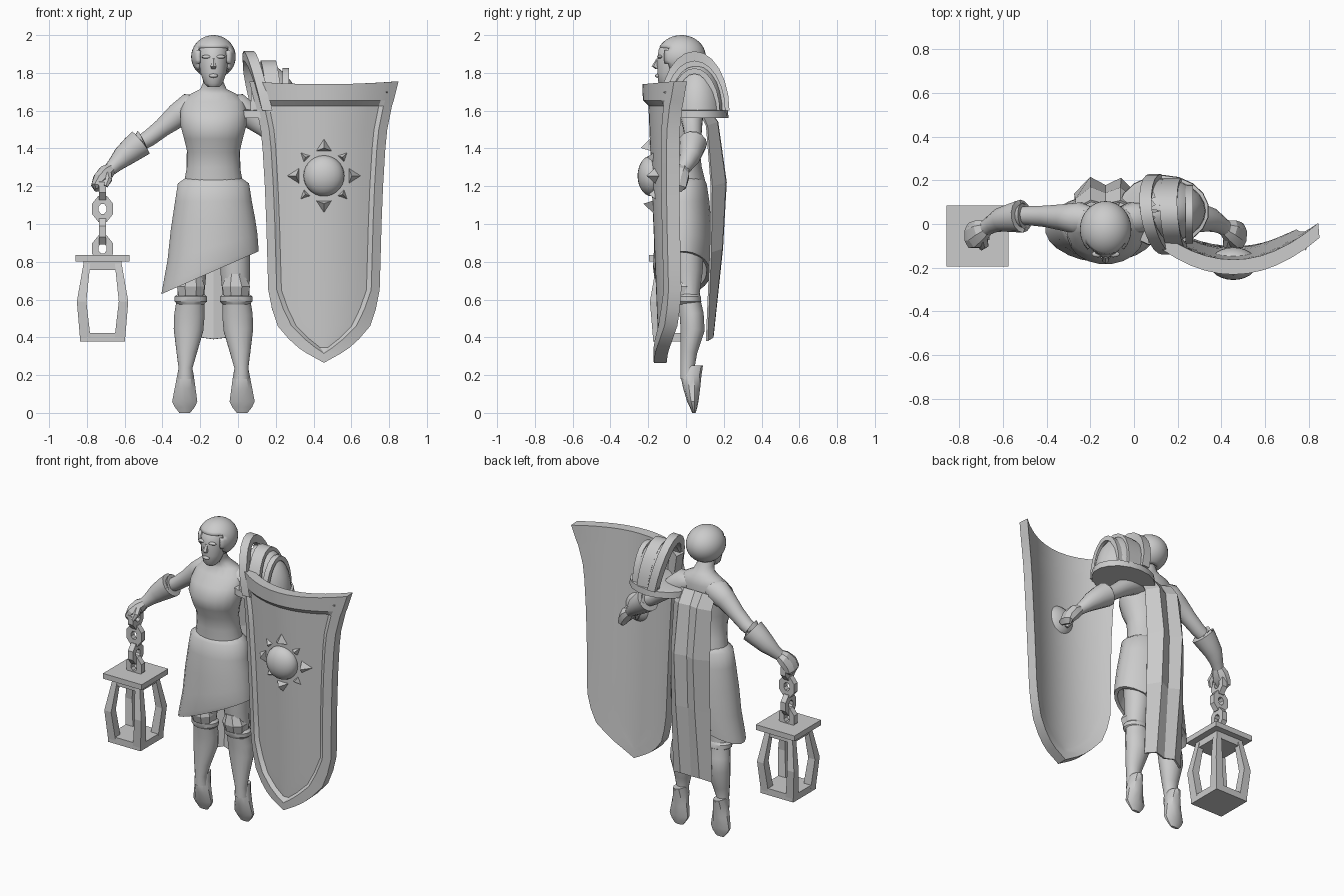
import bpy, bmesh, math
from mathutils import Vector, Matrix

if "Cube" in bpy.data.objects:
    bpy.data.objects.remove(bpy.data.objects["Cube"])

steel = bpy.data.materials.new("plain_grey")
steel.diffuse_color = (0.6, 0.6, 0.6, 1)
steel.use_nodes = True
steel.node_tree.nodes["Principled BSDF"].inputs["Base Color"].default_value = steel.diffuse_color
CX = -0.13  # body centre line


def finish(name, bm, smooth=50):
    bmesh.ops.remove_doubles(bm, verts=bm.verts, dist=0.0005)
    bmesh.ops.recalc_face_normals(bm, faces=bm.faces)
    me = bpy.data.meshes.new(name)
    bm.to_mesh(me)
    bm.free()
    me.materials.append(steel)
    ob = bpy.data.objects.new(name, me)
    bpy.context.collection.objects.link(ob)
    if smooth:
        bpy.ops.object.select_all(action='DESELECT')
        ob.select_set(True)
        bpy.context.view_layer.objects.active = ob
        bpy.ops.object.shade_smooth_by_angle(angle=math.radians(smooth))
    return ob


def tube(name, secs, n=16, level=False, warp=None, mirror=False, smooth=50):
    """Skin of elliptical rings: (x, y, z, radius across, radius along y)."""
    bm = bmesh.new()
    P = [Vector(s[:3]) for s in secs]
    rings = []
    for i, s in enumerate(secs):
        t = P[min(i + 1, len(P) - 1)] - P[max(i - 1, 0)]
        t = Vector((0, 0, 1)) if level or t.length < 1e-6 else t.normalized()
        v = (Vector((0, 1, 0)) - t * t.y).normalized()
        u = v.cross(t)
        ring = []
        for k in range(n):
            a = 2 * math.pi * (k + 0.5) / n
            f = math.sqrt(2) if n == 4 else 1
            p = P[i] + (u * math.cos(a) * s[3] + v * math.sin(a) * s[4]) * f
            if warp:
                p = warp(p)
            if mirror:
                p.x = 2 * CX - p.x
            ring.append(bm.verts.new(p))
        rings.append(ring)
    for a, b in zip(rings, rings[1:]):
        for k in range(n):
            bm.faces.new((a[k], a[(k + 1) % n], b[(k + 1) % n], b[k]))
    bm.faces.new(rings[0])
    bm.faces.new(rings[-1])
    return finish(name, bm, smooth)


def ball(name, c, r, cut=None, u=24, v=14):
    bm = bmesh.new()
    bmesh.ops.create_uvsphere(bm, u_segments=u, v_segments=v, radius=1)
    bmesh.ops.transform(bm, matrix=Matrix.Translation(c) @ Matrix.Diagonal((*r, 1)), verts=bm.verts)
    if cut:
        bad = [f for f in bm.faces if cut(f.calc_center_median())]
        bmesh.ops.delete(bm, geom=bad, context='FACES')
    return finish(name, bm)


def box(name, c, size):
    bm = bmesh.new()
    bmesh.ops.create_cube(bm, size=1, matrix=Matrix.Translation(c) @ Matrix.Diagonal((*size, 1)))
    return finish(name, bm, 0)


# head, face and hair
tube("head", [(CX, -.10, 1.725, .03, .03), (CX, -.092, 1.745, .05, .055), (CX, -.075, 1.80, .07, .078),
              (CX, -.06, 1.87, .08, .095), (CX, -.05, 1.93, .08, .095), (CX, -.04, 1.97, .05, .06)], level=True)
tube("nose", [(CX, -.145, 1.875, .01, .012), (CX, -.16, 1.835, .018, .022), (CX, -.148, 1.82, .012, .012)], 6, True)
ball("lips", (CX, -.15, 1.785), (.025, .014, .011), u=10, v=6)
for s in (-1, 1):
    ball("brow", (CX + s * .035, -.138, 1.885), (.03, .015, .01), u=10, v=6)
hair = ball("hair", (CX, -.025, 1.885), (.118, .13, .115),
            lambda p: (p.y < -.045 and abs(p.x - CX) < .085 and p.z < 1.93) or p.z < 1.785, 32, 20)
m = hair.modifiers.new("thickness", 'SOLIDIFY')
m.thickness, m.offset = .025, -1

# torso and neck
tube("torso", [(CX, 0, 1.12, .17, .12), (CX, -.01, 1.22, .157, .115), (CX, -.02, 1.30, .143, .105),
               (CX, -.03, 1.38, .14, .105), (CX, -.045, 1.45, .157, .125), (CX, -.05, 1.52, .176, .135),
               (CX, -.03, 1.59, .178, .12), (CX, 0, 1.65, .165, .09), (CX, .01, 1.69, .12, .07),
               (CX, 0, 1.715, .07, .06), (CX, -.02, 1.75, .055, .055), (CX, -.04, 1.80, .055, .055)], 20, True)


# skirt with a slanted hem
def hem(p):
    if p.z < 1.12:
        p.z = 1.12 + (p.z - 1.12) * (1.12 - (.75 + (p.x - CX) * .44)) / .37
    return p


tube("skirt", [(CX, -.01, 1.25, .14, .1), (CX, -.015, 1.215, .19, .125), (CX, -.015, 1.12, .205, .14),
               (CX - .003, -.015, 1.0, .225, .15), (CX - .005, -.015, .88, .24, .155), (-.145, -.02, .78, .255, .155),
               (-.148, -.02, .75, .26, .15), (-.145, -.02, .755, .235, .13), (CX, -.01, .86, .2, .11)],
     24, True, hem)

# legs, knee bands and pointed feet
for mir in (False, True):
    tube("leg", [(-.24, .01, .95, .085, .085), (-.245, .01, .75, .08, .08), (-.25, .012, .62, .072, .06),
                 (-.257, .03, .52, .082, .065), (-.262, .035, .44, .08, .065), (-.272, .015, .32, .055, .045),
                 (-.278, .008, .24, .038, .038), (-.278, .01, .18, .042, .04)], mirror=mir)
    tube("knee_band", [(-.25, .012, .575, .072, .06), (-.25, .012, .59, .088, .07), (-.25, .01, .615, .088, .07),
                       (-.25, .01, .63, .07, .06)], level=True, mirror=mir, smooth=30)
    tube("knee_guard", [(-.25, -.02, .62, .07, .05), (-.25, -.022, .67, .08, .065), (-.245, -.015, .735, .05, .06)],
         8, True, mirror=mir, smooth=0)
    tube("foot", [(-.278, .04, .25, .035, .05), (-.278, .026, .20, .046, .056), (-.28, .03, .13, .058, .045),
                  (-.282, .036, .06, .07, .03), (-.282, .04, .03, .055, .02), (-.282, .042, 0, .03, .009)],
         10, True, mirror=mir, smooth=35)

# arms, gauntlets and hands
for mir in (False, True):
    tube("arm", [(-.17, .015, 1.65, .03, .05), (-.25, .025, 1.615, .082, .075), (-.32, .03, 1.575, .066, .062),
                 (-.40, .035, 1.51, .05, .05), (-.47, .038, 1.455, .045, .045), (-.53, .038, 1.42, .04, .04)], mirror=mir)
    tube("gauntlet", [(-.525, .035, 1.425, .045, .045), (-.505, .037, 1.44, .06, .06), (-.515, .036, 1.43, .076, .076),
                      (-.555, .03, 1.40, .07, .068), (-.61, .02, 1.355, .058, .056), (-.65, .0, 1.315, .042, .042),
                      (-.68, -.02, 1.285, .034, .036)], 14, mirror=mir, smooth=40)
    tube("hand", [(-.67, -.015, 1.295, .03, .034), (-.70, -.03, 1.27, .045, .055), (-.73, -.05, 1.235, .042, .065),
                  (-.75, -.055, 1.20, .03, .06), (-.745, -.06, 1.18, .015, .04)], 8, mirror=mir, smooth=25)
    tube("thumb", [(-.69, -.06, 1.27, .022, .022), (-.685, -.095, 1.235, .02, .02), (-.70, -.11, 1.20, .012, .012)],
         6, mirror=mir, smooth=25)

# lantern
LX, LY = -.717, -.055
box("lantern_lid", (LX, LY, .818), (.285, .28, .035))
box("lantern_top_rail", (LX, LY, .78), (.20, .20, .045))
box("lantern_base", (LX, LY, .40), (.24, .24, .044))
for sx in (-1, 1):
    for sy in (-1, 1):
        tube("lantern_post", [(LX + sx * d, LY + sy * d, z, w, w) for z, d, w in
                              ((.40, .092, .028), (.59, .111, .025), (.79, .083, .018))], 4, True, smooth=0)
# chain of alternating links
for i, z in enumerate((.87, .96, 1.08, 1.195)):
    bm = bmesh.new()
    rings = []
    for k in range(8):
        a = math.pi * (k + .5) / 4
        ring = []
        for q in range(4):
            b = math.pi * (q + .5) / 2
            r = .041 + .026 * math.cos(b)
            x, o = r * math.cos(a), .026 * math.sin(b)
            zz = z + 1.25 * r * math.sin(a)
            p = (LX + x, LY + o, zz) if i % 2 == 0 else (LX + o, LY + x, zz)
            ring.append(bm.verts.new(p))
        rings.append(ring)
    for k in range(8):
        for q in range(4):
            a, b = rings[k], rings[(k + 1) % 8]
            bm.faces.new((a[q], a[(q + 1) % 4], b[(q + 1) % 4], b[q]))
    finish("chain_link", bm, 0)


# shoulder armour: layered arches over a dome
def arch(name, x, width, ry, rz, thick, tilt, z0=1.59):
    bm = bmesh.new()
    rings = []
    for k in range(13):
        a = math.pi * k / 12
        c, s = math.cos(a), math.sin(a)
        ring = []
        for f, w in ((0, 0), (0, width), (-thick, width), (-thick, 0)):
            ring.append(bm.verts.new((x + w - tilt * s - tilt * .4 * c, .045 + (ry + f) * c, z0 + (rz + f) * s)))
        rings.append(ring)
    for a, b in zip(rings, rings[1:]):
        for q in range(4):
            bm.faces.new((a[q], a[(q + 1) % 4], b[(q + 1) % 4], b[q]))
    bm.faces.new(rings[0])
    bm.faces.new(rings[-1])
    finish(name, bm, 35)


arch("pauldron_collar", .10, .055, .185, .315, .05, .07, 1.60)
arch("pauldron_plate", .15, .08, .165, .275, .03, .03)
arch("pauldron_strap", .235, .035, .135, .235, .03, 0)
ball("pauldron_dome", (.12, .06, 1.58), (.21, .15, .275), lambda p: p.z < 1.58 or p.x < .09)
tube("pauldron_rim", [(.135, .06, 1.56, .18, .14), (.135, .06, 1.56, .21, .165), (.135, .06, 1.60, .208, .162),
                      (.135, .06, 1.605, .18, .14)], 18, True, smooth=30)

# folded cape
bm = bmesh.new()
rows = []
for z, y, amp, hw in ((1.60, .07, .035, .135), (1.52, .11, .055, .135), (1.20, .135, .075, .14),
                      (.85, .13, .06, .14), (.38, .11, .03, .14)):
    rows.append([bm.verts.new((CX + hw * s, y + amp * f, z + .02 * f)) for s, f in
                 ((-1, 0), (-.5, 1), (0, .5), (.5, .95), (1, 0))])
for a, b in zip(rows, rows[1:]):
    for k in range(4):
        bm.faces.new((a[k], a[k + 1], b[k + 1], b[k]))
m = finish("cape", bm, 0).modifiers.new("thickness", 'SOLIDIFY')
m.thickness, m.offset = .012, 0

# shield: curved slab with a raised rim and recessed panel
SX = .455


def bow(dx, z):
    return -.232 + .06 * (1.75 - z) / 1.45 + 1.08 * dx * dx


bm = bmesh.new()
front, back = [], []
for z, hw in ((1.74, .395), (1.655, .37), (1.625, .36), (1.5, .335), (1.4, .325), (1.2, .313), (1.0, .305), (.82, .30),
              (.65, .295), (.55, .275), (.46, .245), (.39, .185), (.345, .135), (.315, .09), (.265, 0)):
    rim = .045 + max(0, .65 - z) * .15
    i1, i2 = max(hw - rim, 0), max(hw - rim - .025, 0)
    xs = [-hw, -i1] + [i2 * k / 5 for k in range(-5, 6)] + [i1, hw]
    fr, bk = [], []
    for k, x in enumerate(xs):
        low = .028 if 1 < k < 13 and .34 < z < 1.64 else 0
        zz = z + (.10 * x * x if z > 1.7 else 0)
        fr.append(bm.verts.new((SX + x, bow(x, z) + low, zz)))
        bk.append(bm.verts.new((SX + x * .985, bow(x, z) + .068, zz)))
    front.append(fr)
    back.append(bk)
R, C = len(front), 15
for i in range(R - 1):
    for k in range(C - 1):
        for g in (front, back):
            bm.faces.new((g[i][k], g[i][k + 1], g[i + 1][k + 1], g[i + 1][k]))
    for k in (0, C - 1):
        bm.faces.new((front[i][k], front[i + 1][k], back[i + 1][k], back[i][k]))
for i in (0, R - 1):
    for k in range(C - 1):
        bm.faces.new((front[i][k], front[i][k + 1], back[i][k + 1], back[i][k]))
bmesh.ops.dissolve_degenerate(bm, dist=.0005, edges=bm.edges)
finish("shield", bm, 28)


# sun emblem and corner studs
def stud(name, cx, cz, ang, r0, r1, half, lift):
    bm = bmesh.new()
    d, t = Vector((math.cos(ang), 0, math.sin(ang))), Vector((-math.sin(ang), 0, math.cos(ang)))

    def at(r, w, h):
        p = Vector((cx, 0, cz)) + d * r + t * w
        p.y = bow(p.x - SX, p.z) + .034 - h
        return bm.verts.new(p)
    a, b, tip, mid = at(r0, half, 0), at(r0, -half, 0), at(r1, 0, 0), at(r0 + (r1 - r0) * .25, 0, lift)
    for f in ((a, b, tip), (a, b, mid), (b, tip, mid), (tip, a, mid)):
        bm.faces.new(f)
    finish(name, bm, 0)


ball("sun_disc", (SX, bow(0, 1.255) + .03, 1.255), (.108, .075, .108))
for k in range(8):
    if k % 2:
        stud("sun_ray_small", SX, 1.255, k * math.pi / 4, .125, .18, .027, .035)
    else:
        stud("sun_ray_large", SX, 1.255, k * math.pi / 4, .13, .20, .045, .055)
for s in (-1, 1):
    stud("corner_stud", SX + s * .325, 1.69, math.pi / 2 - s * .8, 0, .04, .025, .045)
